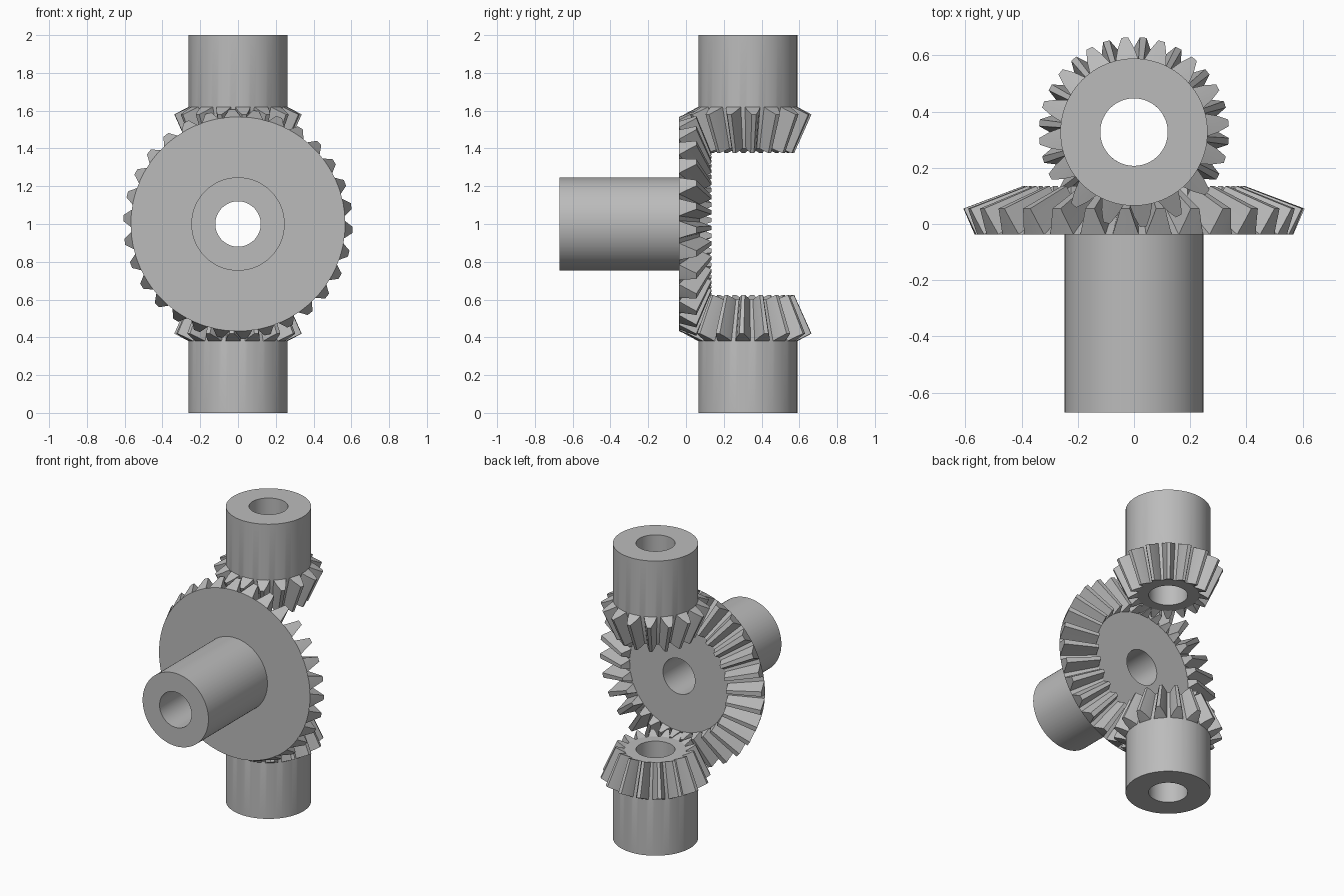
import bpy, bmesh, math

if "Cube" in bpy.data.objects:
    bpy.data.objects.remove(bpy.data.objects["Cube"])

steel = bpy.data.materials.new("plain grey")
steel.diffuse_color = (0.5, 0.5, 0.5, 1)
steel.use_nodes = True
steel.node_tree.nodes["Principled BSDF"].inputs["Base Color"].default_value = steel.diffuse_color


def bevel_gear(name, teeth, phase, tip, hub_r, bore_r, hub_start, back,
               tip_out, tip_in, root_in, loc, rot):
    """Straight bevel gear along local z; profile points are (radius, z)."""
    # one tooth: (fraction of the pitch, height from root to tip)
    tooth = [(-0.39, 0), (-0.25, 0.5), (-tip, 1), (tip, 1), (0.25, 0.5), (0.39, 0)]
    pts = [((i + f) * 2 * math.pi / teeth + math.radians(phase), h)
           for i in range(teeth) for f, h in tooth]
    # closed chain of rings: (point at root, point at tip)
    hub_end, hub_top = (hub_r, hub_start), (hub_r, back[1])
    bore_end, bore_top = (bore_r, hub_start), (bore_r, root_in[1])
    rings = [(bore_end, bore_end), (hub_end, hub_end), (hub_top, hub_top),
             (back, back), (back, tip_out), (root_in, tip_in),
             (root_in, root_in), (bore_top, bore_top)]
    bm = bmesh.new()
    loops = []
    for a, b in rings:
        loop = []
        for ang, h in pts:
            r, z = a[0] + (b[0] - a[0]) * h, a[1] + (b[1] - a[1]) * h
            loop.append(bm.verts.new((r * math.cos(ang), r * math.sin(ang), z)))
        loops.append(loop)
    n = len(pts)
    for k in range(len(loops)):
        p, q = loops[k], loops[(k + 1) % len(loops)]
        for i in range(n):
            j = (i + 1) % n
            bm.faces.new((p[i], p[j], q[j], q[i]))
    bmesh.ops.remove_doubles(bm, verts=bm.verts[:], dist=1e-5)
    bmesh.ops.recalc_face_normals(bm, faces=bm.faces[:])
    me = bpy.data.meshes.new(name)
    bm.to_mesh(me)
    bm.free()
    me.materials.append(steel)
    ob = bpy.data.objects.new(name, me)
    bpy.context.collection.objects.link(ob)
    ob.location, ob.rotation_euler = loc, rot
    bpy.ops.object.select_all(action='DESELECT')
    ob.select_set(True)
    bpy.context.view_layer.objects.active = ob
    bpy.ops.object.shade_smooth_by_angle(angle=math.radians(20))
    return ob


# large wheel with its hub pointing to the front
bevel_gear("large_bevel_gear", 30, -93, 0.13, 0.247, 0.12, -0.67, (0.567, -0.037),
           (0.607, 0.055), (0.395, 0.135), (0.37, 0.075),
           (0, 0, 1), (-math.pi / 2, 0, 0))

# two identical pinions, the upper one turned over
for name, z, turn in (("lower_pinion", 0, 0), ("upper_pinion", 2, math.pi)):
    bevel_gear(name, 16, 84.4, 0.09, 0.262, 0.12, 0, (0.262, 0.38),
               (0.338, 0.42), (0.246, 0.625), (0.19, 0.60),
               (0, 0.327, z), (0, turn, 0))
